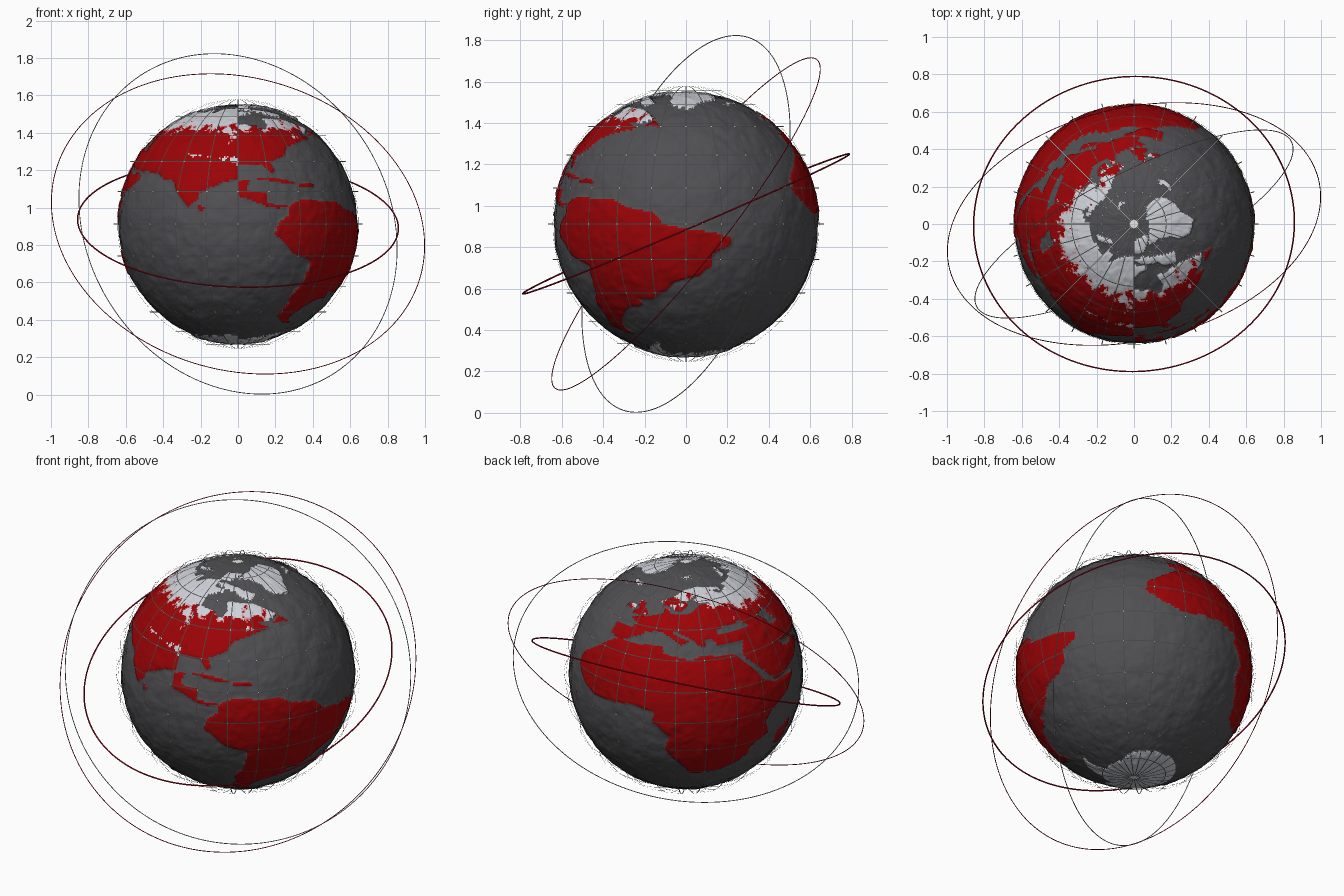
import bpy, math
from mathutils import Vector, noise

if "Cube" in bpy.data.objects:
    bpy.data.objects.remove(bpy.data.objects["Cube"])

CENTRE = Vector((0, 0, 0.913))
R = 0.638
COLS, ROWS = 400, 200


def material(name, rgb):
    m = bpy.data.materials.new(name)
    m.diffuse_color = (*rgb, 1)
    m.use_nodes = True
    m.node_tree.nodes["Principled BSDF"].inputs["Base Color"].default_value = m.diffuse_color
    return m


ocean = material("ocean dark grey", (0.08, 0.08, 0.087))
red = material("land red", (0.33, 0.001, 0.002))
snow = material("snow pale grey", (0.62, 0.64, 0.69))
pink = material("thin snow pink", (0.62, 0.30, 0.32))
line_white = material("grid line white", (0.8, 0.8, 0.8))
orbit_red = material("orbit red", (0.4, 0.003, 0.015))
orbit_grey = material("orbit grey", (0.45, 0.45, 0.47))

# Coast outlines as (longitude, latitude); the map covers 90 W to 90 E
LAND, WATER = [], []


def outline(group, *n):
    group.append(list(zip(n[::2], n[1::2])))


# north america, its islands and central america
outline(LAND, -91, 29, -89, 30, -84, 30, -82.5, 28, -81, 25, -80, 27, -81, 31, -76, 35,
        -74, 40, -70, 42, -66, 44, -61, 46, -65, 49, -60, 50, -56, 52, -62, 58, -65, 60,
        -70, 61, -78, 62, -77, 56, -79, 52, -82, 53, -82, 55, -91, 57)
outline(LAND, -91, 63, -86, 66, -82, 67, -82, 69, -91, 70)
outline(LAND, -91, 73, -82, 73.5, -72, 71, -62, 66, -66, 62, -72, 65, -74, 68, -85, 70.5)
outline(LAND, -91, 76, -80, 76, -64, 82, -75, 83, -91, 82)
outline(LAND, -59, 48, -53, 47, -56, 51)
outline(LAND, -91, 21, -87, 21.3, -88, 16, -83, 15, -83, 10.5, -80, 9, -77, 8.5, -80, 7.5,
        -83, 8.3, -86, 11, -91, 14)
outline(LAND, -85, 22, -82, 23, -77, 21.5, -74, 20, -78, 20)
outline(LAND, -74, 19.5, -70, 20, -68.5, 18.5, -74, 18)
# greenland, iceland, arctic islands
outline(LAND, -73, 78, -60, 82, -32, 83.5, -18, 80, -20, 74, -25, 70, -38, 66, -43, 60,
        -50, 62, -54, 67, -54, 71, -60, 76)
outline(LAND, -24, 65.5, -22, 64, -18, 63.5, -14, 65, -16, 66.3)
outline(LAND, 11, 79, 16, 77, 25, 80)
outline(LAND, 52, 71, 57, 71, 68, 77, 60, 76)
# south america
outline(LAND, -77.5, 8, -75, 11, -72, 12, -68, 11, -62, 10.5, -58, 7, -52, 5, -50, 0,
        -44, -2.5, -39, -3.5, -35, -6, -35, -9, -39, -13, -39, -18, -42, -23, -48, -26,
        -50, -30, -54, -34.5, -58, -34.5, -57, -37.5, -62, -39, -65, -43, -67, -46,
        -69, -51, -66, -55, -70, -55, -75, -50, -73, -42, -73.5, -37, -71, -30, -70, -18,
        -76, -14, -79, -8, -81, -5, -80, 1, -77.5, 4)
# africa and its large island
outline(LAND, -6, 35.5, 10, 37, 11, 33.5, 19, 30.5, 22, 32.5, 32, 31, 34, 27, 37, 21,
        39, 15.5, 43, 11.5, 51, 11.8, 47, 4, 41, -2, 39, -7, 40.5, -14, 35, -20, 35, -24,
        32.5, -28, 27, -33.5, 19, -34.7, 17, -29, 14, -22, 12, -16, 13.5, -9, 9, -1,
        9.5, 4, 4, 6.3, -3, 5, -8, 4.5, -13, 8.5, -17, 14.5, -16.5, 21, -10, 30)
outline(LAND, 49, -12, 50, -16, 47, -25, 44, -24, 44, -17)
# europe and its islands
outline(LAND, -9, 37, -9, 43, -2, 43.5, -1, 46, -4.5, 48.5, 2, 51, 8, 54, 8, 57, 10.5, 57.5,
        10.5, 54.5, 14, 54, 19, 54.5, 22, 57.5, 23.5, 59.3, 30, 60, 23, 60, 21.5, 62.5,
        25, 65.5, 21.5, 64.5, 17, 61, 18.5, 60, 16.5, 56.5, 13, 55.5, 11, 59, 7, 58, 5, 61,
        11, 64.5, 16, 69, 25, 71, 33, 69.5, 41, 67.5, 40, 66, 34, 66.5, 38, 64, 38, 36.5,
        30, 36.5, 27, 37, 26.5, 40, 23, 40.5, 24, 38, 22.5, 36.5, 19.5, 41, 13.5, 45.5,
        12.5, 44, 18.5, 40, 16, 38, 12, 42, 9, 44.3, 3, 43, 3, 41.5, -0.5, 39, -2, 36.7,
        -5.5, 36)
outline(LAND, -5, 50, 1, 51, 1.5, 53, -2, 56, -2, 57.5, -5, 58.5, -5, 55, -3, 54, -5, 52)
outline(LAND, -10, 52, -6, 52.3, -6, 55, -8, 55, -10, 54)
# western asia and india
outline(LAND, 38, 64, 44, 66, 44, 68.5, 54, 68.5, 60, 69, 68, 68.5, 68, 72.5, 73, 72, 73, 67,
        78, 72, 82, 73.5, 91, 75.5, 91, 22, 87, 21, 80, 15, 80, 12, 77.5, 8, 74, 15,
        72.5, 21, 69, 22, 66.5, 25, 57, 26.5, 51, 28, 48, 30, 51, 25, 54, 24.2, 56.5, 26,
        59.5, 22.5, 55, 17.5, 45, 12.8, 43, 13, 39, 21, 35, 28, 34.5, 31.5, 36, 36.5,
        38, 36.5)
outline(LAND, 80, 9.5, 82, 7.5, 80.5, 6)
# antarctica
outline(LAND, -91, -73, -75, -72, -67, -67, -58, -63.5, -62, -70, -60, -76, -35, -78,
        -20, -73, 0, -70, 30, -69, 50, -67, 70, -69, 91, -67, 91, -91, -91, -91)
# inland seas
outline(WATER, 28, 42, 28, 45, 33, 46, 38, 46.5, 41, 42, 35, 42)
outline(WATER, 47, 45, 52, 46.5, 53, 42, 54, 37, 49.5, 37.5, 49, 41)


def spans(group, lat):
    """Longitude intervals where this latitude crosses the outlines."""
    out = []
    for p in group:
        xs = sorted(a[0] + (lat - a[1]) * (b[0] - a[0]) / (b[1] - a[1])
                    for a, b in zip(p, p[1:] + p[:1]) if (a[1] > lat) != (b[1] > lat))
        out += zip(xs[::2], xs[1::2])
    return out


def is_land(lon, dry, wet):
    return any(a <= lon <= b for a, b in dry) and not any(a <= lon <= b for a, b in wet)


def direction(angle, lat):
    c = math.cos(lat)
    return Vector((c * math.sin(angle), -c * math.cos(angle), math.sin(lat)))


# Globe: raised land, slightly rough surface
verts = [CENTRE - Vector((0, 0, R + 0.004))]
for j in range(1, ROWS):
    lat = -90 + 180 * j / ROWS
    dry, wet = spans(LAND, lat), spans(WATER, lat)
    for i in range(COLS):
        d = direction(2 * math.pi * i / COLS, math.radians(lat))
        rough = noise.fractal(d * 7, 0.7, 2.0, 5)
        if is_land(-90 + 180 * i / COLS, dry, wet):
            h = 0.005 + 0.006 * abs(rough)
        else:
            h = 0.005 * rough
        verts.append(CENTRE + d * (R + h))
verts.append(CENTRE + Vector((0, 0, R)))

faces, slots = [], []
for j in range(ROWS):
    lat = -90 + 180 * (j + 0.5) / ROWS
    dry, wet = spans(LAND, lat), spans(WATER, lat)
    for i in range(COLS):
        k = (i + 1) % COLS
        lo, hi = 1 + (j - 1) * COLS, 1 + j * COLS
        if j == 0:
            faces.append((0, hi + k, hi + i))
        elif j == ROWS - 1:
            faces.append((lo + i, lo + k, len(verts) - 1))
        else:
            faces.append((lo + i, lo + k, hi + k, hi + i))
        # snow by latitude, milder around western europe, plus high mountains
        lon = -90 + 180 * (i + 0.5) / COLS
        slot = 0
        if is_land(lon, dry, wet):
            d = direction(math.radians(2 * (lon + 90)), math.radians(lat))
            n = noise.fractal(d * 10, 0.6, 2.0, 5)
            cold = lat - 52 - 9 * math.exp(-((lon - 14) / 24) ** 2) + 9 * n
            if -60 < lon < -15 and lat > 59 or lat < -60:
                cold = 9
            if 72 < lon and abs(lat - 36 + (lon - 72) * 0.25) < 3.5 * n:
                cold = 5
            slot = 2 if cold > 0.8 else 3 if cold > -0.6 else 1
        slots.append(slot)

mesh = bpy.data.meshes.new("globe")
mesh.from_pydata(verts, [], faces)
for m in (ocean, red, snow, pink):
    mesh.materials.append(m)
mesh.polygons.foreach_set("material_index", slots)
mesh.polygons.foreach_set("use_smooth", [True] * len(faces))
mesh.update()
bpy.context.collection.objects.link(bpy.data.objects.new("globe", mesh))


# Grid of meridians and parallels every 15 degrees, as thin flat ribbons
def ribbons(name, loops, mat):
    vs, fs = [], []
    for pairs in loops:
        n, base = len(pairs), len(vs)
        for a, b in pairs:
            vs += [a, b]
        for t in range(n):
            u = (t + 1) % n
            fs.append((base + 2 * t, base + 2 * t + 1, base + 2 * u + 1, base + 2 * u))
    me = bpy.data.meshes.new(name)
    me.from_pydata(vs, [], fs)
    me.materials.append(mat)
    bpy.context.collection.objects.link(bpy.data.objects.new(name, me))


turn = [2 * math.pi * t / 120 for t in range(120)]
GR, HALF = 0.666, 0.0024
side = lambda a: HALF * Vector((math.cos(a), math.sin(a), 0))
ribbons("meridians", [[(CENTRE + GR * direction(a, t) - side(a),
                        CENTRE + GR * direction(a, t) + side(a)) for t in turn]
                      for a in map(math.radians, range(0, 180, 15))], line_white)
ribbons("parallels", [[(CENTRE + GR * direction(t, b + HALF / GR),
                        CENTRE + GR * direction(t, b - HALF / GR)) for t in turn]
                      for b in map(math.radians, range(-75, 90, 15))], line_white)

# Tilted orbit rings: radius, tube thickness, plane normal
for name, r, tube, normal, mat in (
        ("inner_orbit", 0.858, 0.004, (0.03, -0.393, 0.919), orbit_red),
        ("middle_orbit", 0.950, 0.0022, (0.445, -0.848, 0.287), orbit_grey),
        ("outer_orbit", 1.015, 0.0022, (0.184, -0.769, 0.612), orbit_red)):
    q = Vector(normal).to_track_quat('Z', 'Y')
    bpy.ops.mesh.primitive_torus_add(major_segments=160, minor_segments=8, major_radius=r,
                                     minor_radius=tube, location=CENTRE,
                                     rotation=q.to_euler())
    ob = bpy.context.object
    ob.name = name
    ob.data.materials.append(mat)
    bpy.ops.object.shade_smooth()
